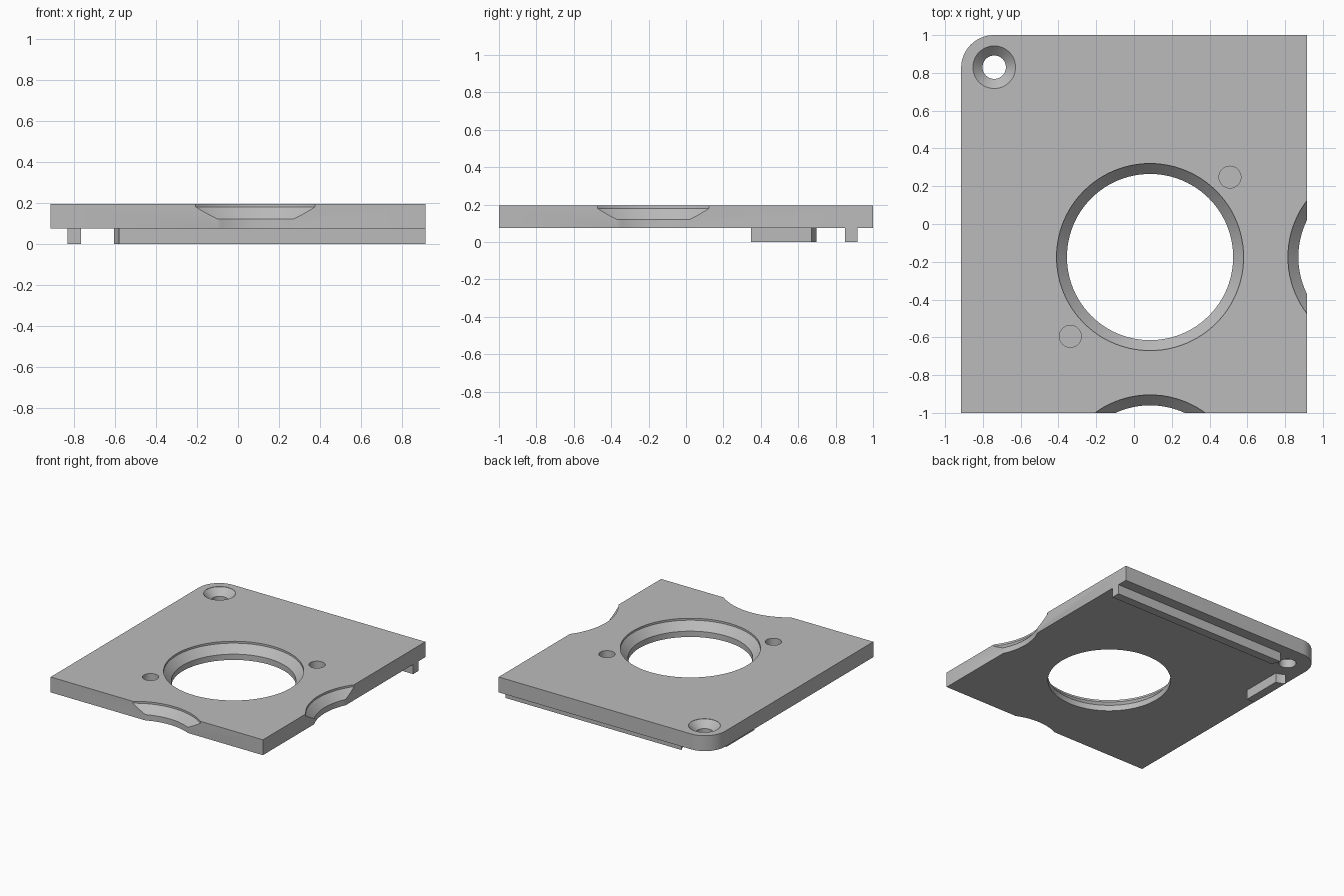
import bpy, bmesh, math

if "Cube" in bpy.data.objects:
    bpy.data.objects.remove(bpy.data.objects["Cube"])

grey = bpy.data.materials.new("grey plastic")
grey.diffuse_color = (0.5, 0.5, 0.5, 1)
grey.use_nodes = True
grey.node_tree.nodes["Principled BSDF"].inputs["Base Color"].default_value = grey.diffuse_color

TOP, UNDER = 0.195, 0.075
SCREW = (-0.74, 0.83)
HOLE, PITCH = (0.085, -0.175), 1.225


def make_object(name, bm):
    bmesh.ops.recalc_face_normals(bm, faces=bm.faces)
    mesh = bpy.data.meshes.new(name)
    bm.to_mesh(mesh)
    bm.free()
    obj = bpy.data.objects.new(name, mesh)
    mesh.materials.append(grey)
    bpy.context.collection.objects.link(obj)
    return obj


def prism(name, outline, z0, z1):
    """Extrude a flat outline from z0 to z1."""
    bm = bmesh.new()
    face = bm.faces.new([bm.verts.new((x, y, z0)) for x, y in outline])
    up = bmesh.ops.extrude_face_region(bm, geom=[face])["geom"]
    bmesh.ops.translate(bm, vec=(0, 0, z1 - z0),
                        verts=[v for v in up if isinstance(v, bmesh.types.BMVert)])
    return make_object(name, bm)


def turned(name, centre, profile, sides):
    """Closed turned solid from (radius, z) pairs, bottom to top."""
    bm = bmesh.new()
    rings = [[bm.verts.new((centre[0] + r * math.cos(math.tau * i / sides),
                            centre[1] + r * math.sin(math.tau * i / sides), z))
              for i in range(sides)] for r, z in profile]
    for a, b in zip(rings, rings[1:]):
        for i in range(sides):
            j = (i + 1) % sides
            bm.faces.new((a[i], a[j], b[j], b[i]))
    bm.faces.new(rings[0][::-1])
    bm.faces.new(rings[-1])
    cutter = make_object(name, bm)
    cutter.hide_render = True
    cutter.hide_set(True)
    return cutter


def cut(obj, cutter):
    mod = obj.modifiers.new(cutter.name, 'BOOLEAN')
    mod.operation = 'DIFFERENCE'
    mod.solver = 'EXACT'
    mod.object = cutter


def rectangle(x0, x1, y0, y1):
    return [(x0, y0), (x1, y0), (x1, y1), (x0, y1)]


# Plate with one rounded corner around the screw hole
R = 0.173
corner = [(-0.915 + R + R * math.cos(a), 1 - R + R * math.sin(a))
          for a in (math.pi / 2 * (1 + i / 16) for i in range(17))]
plate = prism("plate", [(-0.915, -1), (0.915, -1), (0.915, 1)] + corner, UNDER, TOP)

# Large stepped opening and its neighbours cut off by the plate edges
seat = [(0.44, 0.0), (0.44, 0.12), (0.495, 0.18), (0.495, 0.3)]
for name, dx, dy in (("main_opening_cutter", 0, 0),
                     ("right_notch_cutter", PITCH, 0),
                     ("front_notch_cutter", 0, -PITCH)):
    cut(plate, turned(name, (HOLE[0] + dx, HOLE[1] + dy), seat, 96))

# Countersunk screw hole
cut(plate, turned("screw_hole_cutter", SCREW,
                  [(0.062, 0.0), (0.062, 0.142), (0.113, TOP - 0.002), (0.113, 0.3)], 48))

# Two blind pin holes on the diagonal of the opening
for name, pos in (("back_pin_cutter", (0.508, 0.248)), ("front_pin_cutter", (-0.337, -0.595))):
    cut(plate, turned(name, pos, [(0.058, 0.115), (0.058, 0.3)], 32))

# Underside rails, ends cut in an arc around the screw
clearance = turned("screw_clearance_cutter", SCREW, [(0.161, -0.1), (0.161, 0.3)], 64)
back_rail = prism("back_rail", rectangle(-0.7, 0.915, 0.85, 0.917), 0, UNDER)
side_rail = prism("side_rail", rectangle(-0.833, -0.765, 0.348, 0.8), 0, UNDER)
for rail in (back_rail, side_rail):
    cut(rail, clearance)

# Bake the cuts and smooth the round walls
for obj in (plate, back_rail, side_rail):
    bpy.context.view_layer.objects.active = obj
    bpy.ops.object.select_all(action='DESELECT')
    obj.select_set(True)
    for mod in list(obj.modifiers):
        bpy.ops.object.modifier_apply(modifier=mod.name)
    bpy.ops.object.shade_smooth_by_angle(angle=math.radians(30))

for obj in [o for o in bpy.data.objects if o.name.endswith("cutter")]:
    bpy.data.objects.remove(obj)
